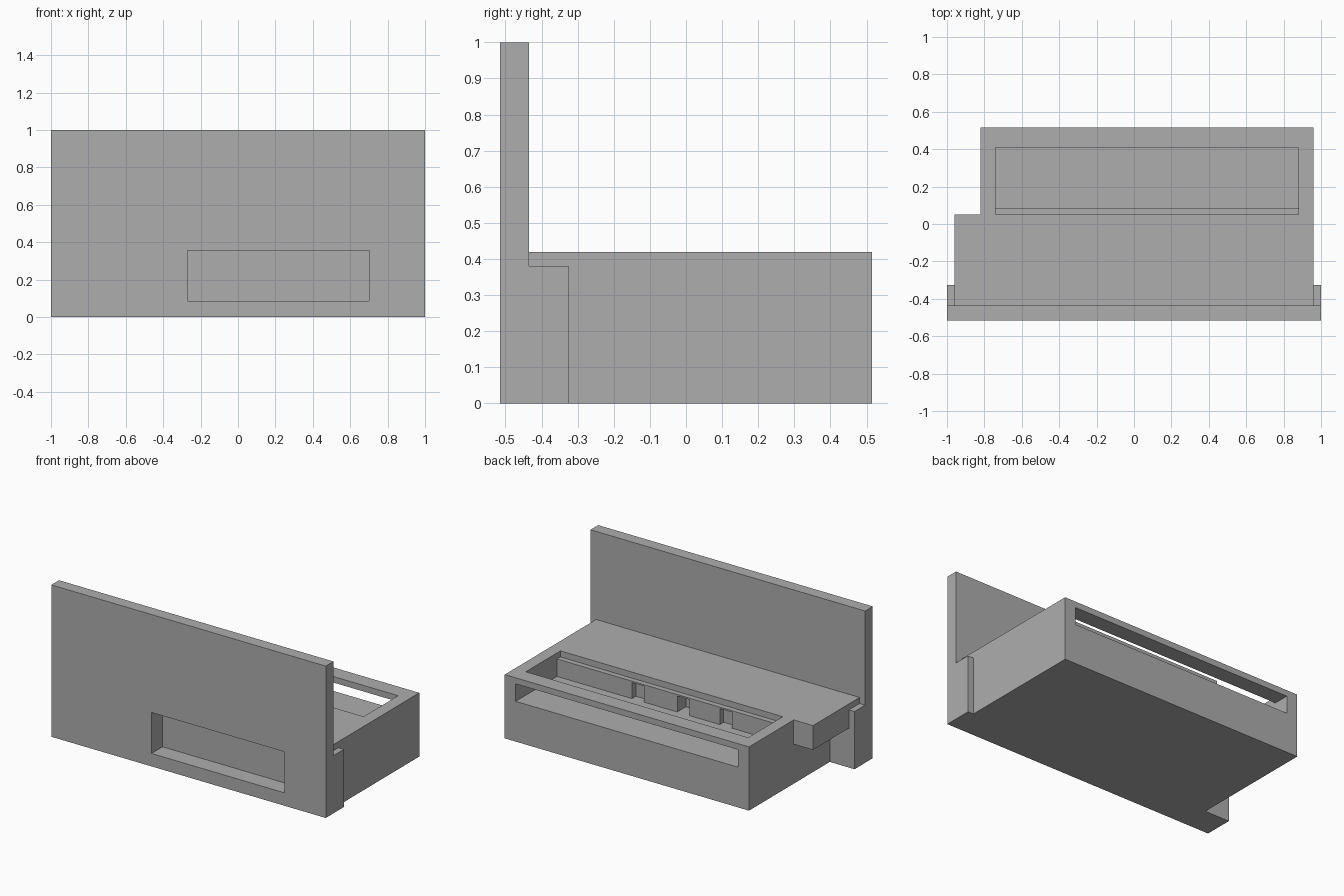
import bpy
import bmesh
from mathutils import Vector

cube = bpy.data.objects.get("Cube")
if cube:
    bpy.data.objects.remove(cube, do_unlink=True)

# Single grey plastic colour
grey = bpy.data.materials.new("plain_grey")
grey.use_nodes = True
grey.diffuse_color = (0.42, 0.42, 0.42, 1)
for node in grey.node_tree.nodes:
    if node.type == 'BSDF_PRINCIPLED':
        node.inputs["Base Color"].default_value = grey.diffuse_color


def box(name, xs, ys, zs):
    """Axis-aligned block given by its limits on each axis."""
    low, high = Vector((xs[0], ys[0], zs[0])), Vector((xs[1], ys[1], zs[1]))
    bm = bmesh.new()
    bmesh.ops.create_cube(bm, size=1)
    for v in bm.verts:
        v.co = (low + high) / 2 + v.co * (high - low)
    mesh = bpy.data.meshes.new(name)
    bm.to_mesh(mesh)
    bm.free()
    mesh.materials.append(grey)
    obj = bpy.data.objects.new(name, mesh)
    bpy.context.collection.objects.link(obj)
    return obj


def cut(target, xs, ys, zs):
    """Remove a box-shaped volume from a part."""
    cutter = box("cutter", xs, ys, zs)
    cutter.hide_render = True
    mod = target.modifiers.new("cut", 'BOOLEAN')
    mod.operation, mod.solver, mod.object = 'DIFFERENCE', 'EXACT', cutter
    bpy.context.view_layer.objects.active = target
    bpy.ops.object.modifier_apply(modifier=mod.name)
    bpy.data.objects.remove(cutter, do_unlink=True)


FRONT, PANEL_BACK, BLOCK_BACK, BACK = -0.515, -0.435, -0.325, 0.515
TOP, LID_UNDER, FLOOR = 0.42, 0.38, 0.265
BODY_X = (-0.82, 0.96)
BAY_X = (-0.74, 0.88)
WINDOW_X, WINDOW_Z = (-0.27, 0.70), (0.085, 0.355)

# Tall front panel with a display window
panel = box("front_panel", (-1, 1), (FRONT, PANEL_BACK), (0, 1))
cut(panel, WINDOW_X, (FRONT - 0.1, PANEL_BACK + 0.1), WINDOW_Z)

# Main housing: window recess, open top bay, stepped lip and rear slot
body = box("housing", BODY_X, (PANEL_BACK, BACK), (0, TOP))
cut(body, WINDOW_X, (FRONT, -0.40), WINDOW_Z)
cut(body, BAY_X, (0.085, 0.41), (FLOOR, TOP + 0.1))
cut(body, BAY_X, (0.05, 0.2), (LID_UNDER, TOP + 0.1))
cut(body, BAY_X, (0.3, BACK + 0.1), (FLOOR, LID_UNDER))

# Narrow cable notches in the front wall of the bay
for x, depth in ((0.29, 0.04), (-0.04, 0.09), (-0.35, 0.04)):
    cut(body, (x - 0.044, x + 0.044), (0.085 - depth, 0.15), (FLOOR, 0.37))

# Side blocks behind the panel and the overhanging side shelf
box("left_side_block", (BODY_X[1], 1), (PANEL_BACK, BLOCK_BACK), (0, LID_UNDER))
box("right_side_block", (-1, BODY_X[0]), (PANEL_BACK, BLOCK_BACK), (0, LID_UNDER))
shelf = box("right_shelf", (-0.96, BODY_X[0]), (PANEL_BACK, 0.05), (0.26, TOP))
cut(shelf, (-1.1, 0), (FRONT, BLOCK_BACK), (0, LID_UNDER))
